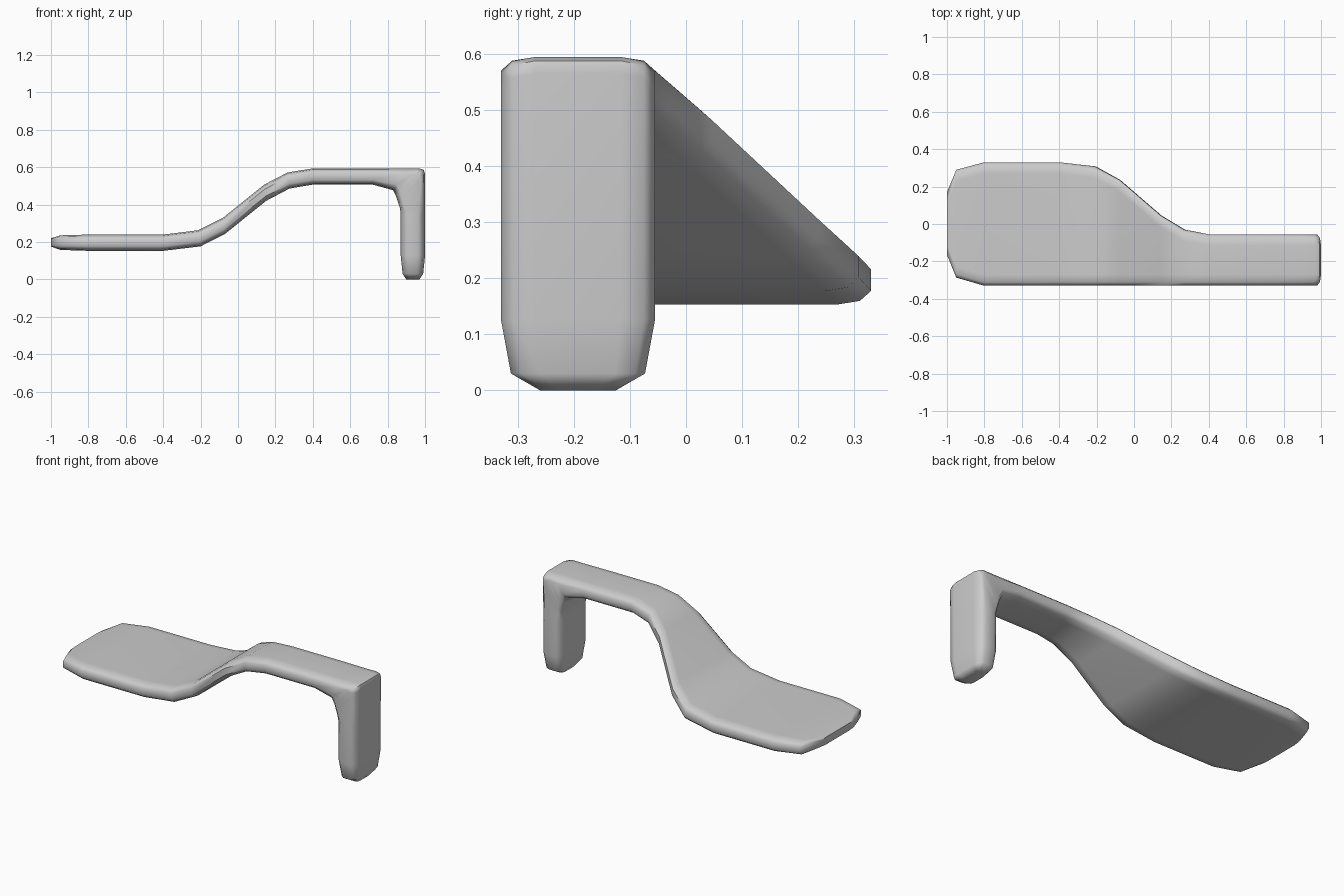
import bpy, bmesh, math
from mathutils import Vector

if "Cube" in bpy.data.objects:
    bpy.data.objects.remove(bpy.data.objects["Cube"])

# Stations along the lever: outer x, z, inner x, z, front y, back y
F, B = -0.33, -0.055
stations = [
    (-1.00, .220, -1.00, .176, -.165, .17),
    (-0.95, .236, -0.95, .158, -.287, .29),
    (-0.80, .240, -0.80, .153, F, .33),
    (-0.40, .240, -0.40, .153, F, .33),
    (-0.215, .263, -0.20, .177, F, .308),
    (-0.08, .330, -0.07, .243, F, .235),
    (0.14, .507, 0.15, .420, F, .045),
    (0.265, .572, 0.275, .486, F, -.03),
    (0.40, .594, 0.40, .507, F, B),
    (0.72, .594, 0.72, .507, F, B),
    (0.90, .594, 0.83, .477, F, B),
    (0.97, .594, 0.845, .445, F, B),
    (0.992, .587, 0.855, .415, F, B),
    (1.00, .565, 0.865, .385, F, B),
    (1.00, .350, 0.87, .350, F, B),
    (1.00, .127, 0.87, .127, F, B),
    (0.99, .030, 0.88, .030, F + .018, B - .018),
    (0.97, .000, 0.90, .000, F + .07, B - .07),
]


def ring(bm, ox, oz, ix, iz, y0, y1):
    """Rounded rectangular cross-section between the outer and inner point."""
    outer, inner = Vector((ox, 0, oz)), Vector((ix, 0, iz))
    d = (inner - outer).length
    r = min(.28 * d, .036)
    dirn = (inner - outer) / d
    k = min(1, (y1 - y0) / .27)
    half = [(0, r), (.02 * k, r * .27), (.06 * k, 0)]
    profile = [(y0 + a, b) for a, b in half]
    profile += [(y1 - a, b) for a, b in reversed(half)]
    profile += [(y, d - b) for y, b in reversed(profile)]
    return [bm.verts.new(outer + dirn * b + Vector((0, y, 0))) for y, b in profile]


# Lever: wide paddle, sloping neck, narrow arm and turned-down leg
bm = bmesh.new()
rings = [ring(bm, *s) for s in stations]
for a, b in zip(rings, rings[1:]):
    n = len(a)
    for i in range(n):
        j = (i + 1) % n
        bm.faces.new((a[i], a[j], b[j], b[i]))
bm.faces.new(rings[0])
bm.faces.new(rings[-1])
bmesh.ops.recalc_face_normals(bm, faces=bm.faces)

mesh = bpy.data.meshes.new("lever_handle")
bm.to_mesh(mesh)
bm.free()
lever = bpy.data.objects.new("lever_handle", mesh)
bpy.context.collection.objects.link(lever)
bpy.context.view_layer.objects.active = lever
lever.select_set(True)
bpy.ops.object.shade_smooth_by_angle(angle=math.radians(50))

# Keep the broad flats looking flat
weighted = lever.modifiers.new("flat_shading", 'WEIGHTED_NORMAL')
weighted.keep_sharp = True
